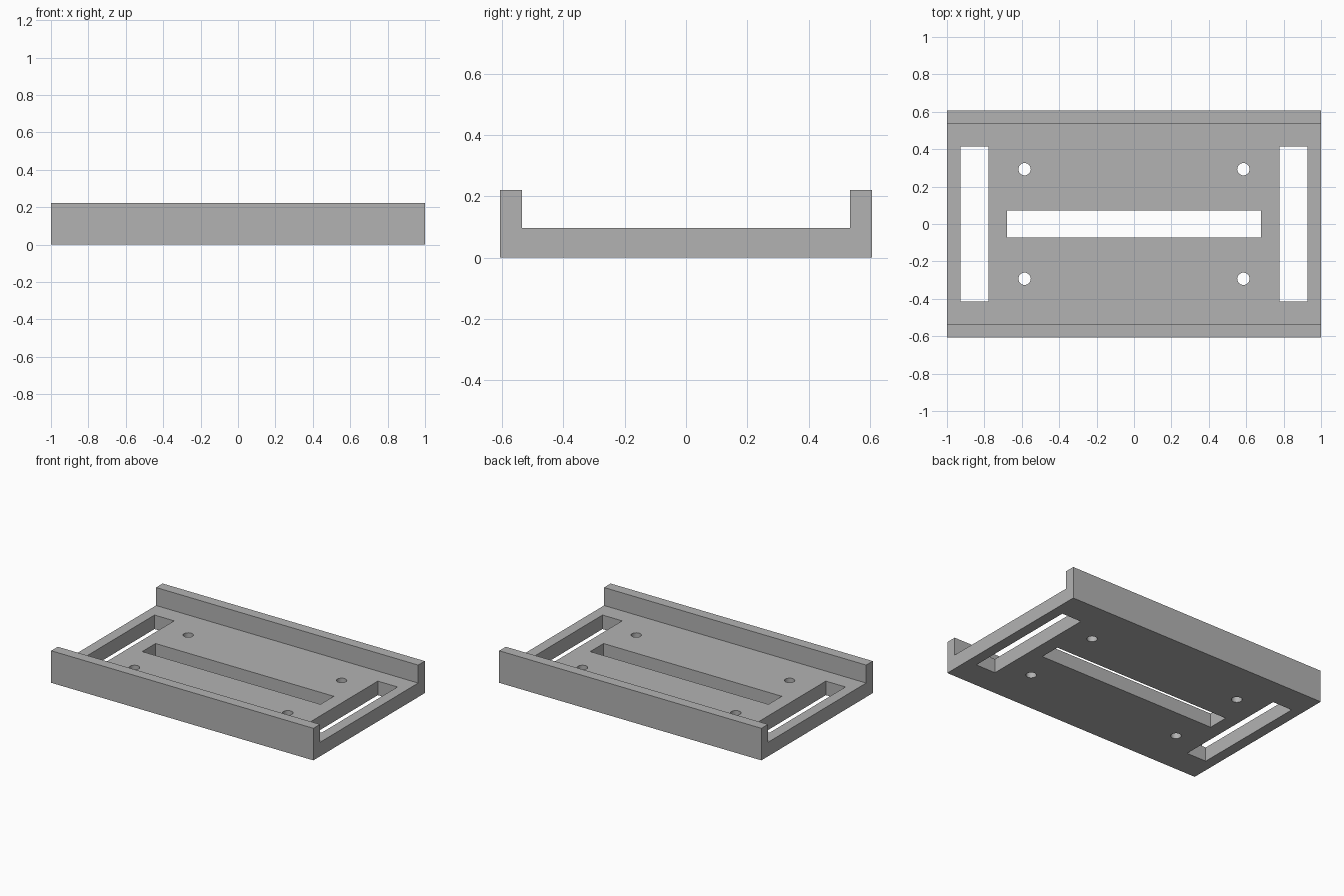
import bpy, bmesh
from mathutils import Matrix

cube = bpy.data.objects.get("Cube")
if cube:
    bpy.data.objects.remove(cube, do_unlink=True)

GREY = (0.45, 0.45, 0.45, 1)
mat = bpy.data.materials.new("plain grey")
mat.use_nodes = True
mat.diffuse_color = GREY
mat.node_tree.nodes["Principled BSDF"].inputs["Base Color"].default_value = GREY

HALF_Y, INNER_Y = 0.607, 0.535
FLOOR, TOP = 0.097, 0.221


def make_object(name, bm):
    bmesh.ops.recalc_face_normals(bm, faces=bm.faces)
    mesh = bpy.data.meshes.new(name)
    bm.to_mesh(mesh)
    bm.free()
    mesh.materials.append(mat)
    obj = bpy.data.objects.new(name, mesh)
    bpy.context.collection.objects.link(obj)
    return obj


# Channel-shaped tray: U profile extruded along x
half = [(HALF_Y, 0), (HALF_Y, TOP), (INNER_Y, TOP), (INNER_Y, FLOOR)]
profile = half + [(-y, z) for y, z in reversed(half)]
bm = bmesh.new()
face = bm.faces.new([bm.verts.new((-1, y, z)) for y, z in profile])
ext = bmesh.ops.extrude_face_region(bm, geom=[face])
bmesh.ops.translate(bm, vec=(2, 0, 0),
                    verts=[g for g in ext["geom"] if isinstance(g, bmesh.types.BMVert)])
tray = make_object("mounting_tray", bm)

# Cutters: long centre slot, two end slots, four screw holes
bm = bmesh.new()


def add_slot(x, size_x, size_y):
    m = Matrix.Translation((x, 0, FLOOR / 2)) @ Matrix.Diagonal((size_x, size_y, 0.2, 1))
    bmesh.ops.create_cube(bm, size=1, matrix=m)


add_slot(0, 1.36, 0.145)
for side in (-1, 1):
    add_slot(side * 0.852, 0.15, 0.828)
    for end in (-1, 1):
        bmesh.ops.create_cone(bm, cap_ends=True, segments=32, radius1=0.033,
                              radius2=0.033, depth=0.2,
                              matrix=Matrix.Translation((side * 0.585, end * 0.293, FLOOR / 2)))
cutter = make_object("slot_and_hole_cutter", bm)
cutter.hide_render = True

# Cut the openings, then drop the cutter
mod = tray.modifiers.new("openings", "BOOLEAN")
mod.operation = "DIFFERENCE"
mod.solver = "EXACT"
mod.object = cutter
bpy.ops.object.select_all(action="DESELECT")
bpy.context.view_layer.objects.active = tray
tray.select_set(True)
bpy.ops.object.modifier_apply(modifier=mod.name)
bpy.data.objects.remove(cutter, do_unlink=True)
bpy.ops.object.shade_smooth_by_angle()
